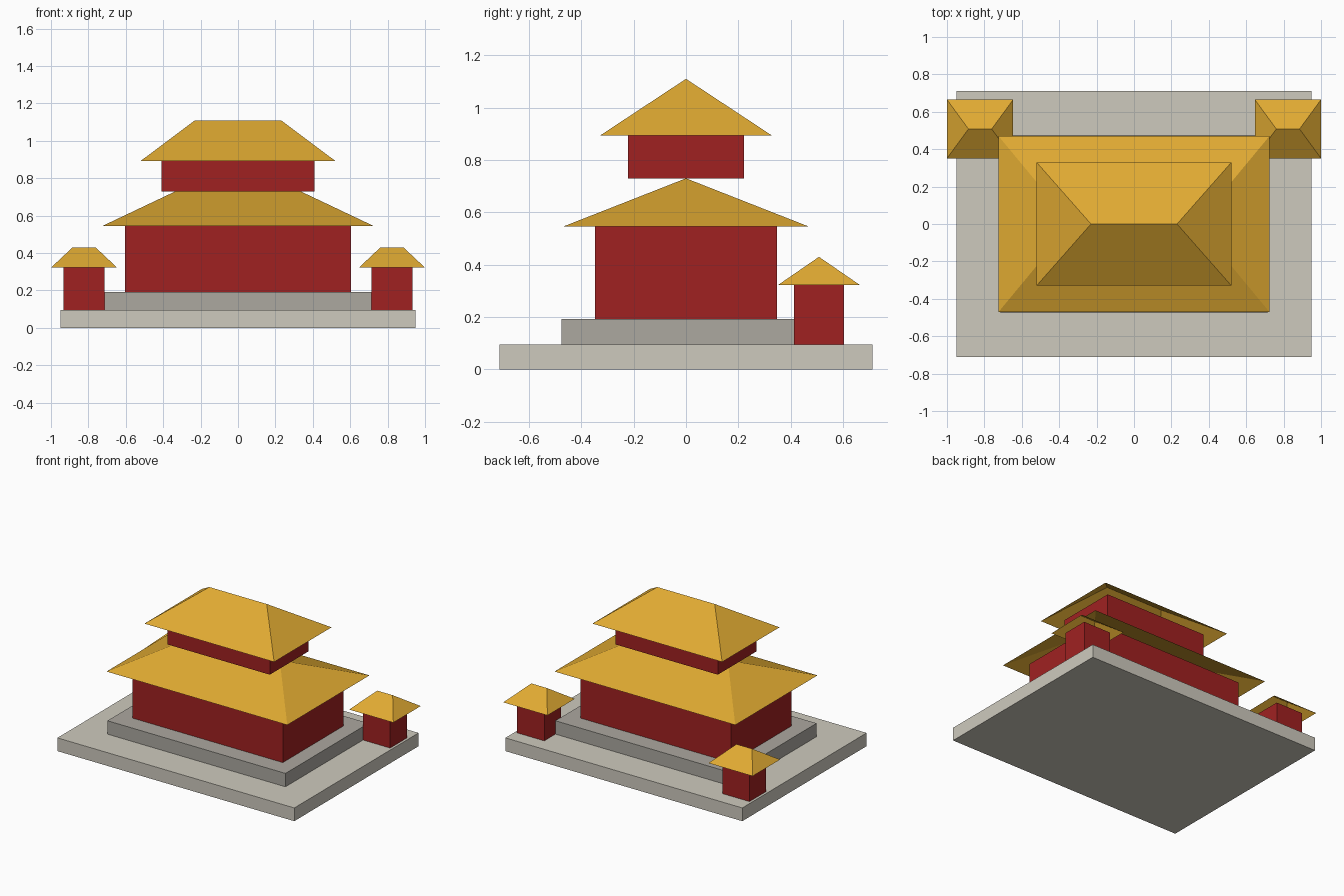
import bpy
import bmesh

if "Cube" in bpy.data.objects:
    bpy.data.objects.remove(bpy.data.objects["Cube"], do_unlink=True)


def material(name, srgb):
    """Flat material from 0-255 display values, stored as linear."""
    lin = [((c / 255 + 0.055) / 1.055) ** 2.4 for c in srgb] + [1]
    mat = bpy.data.materials.new(name)
    mat.use_nodes = True
    mat.diffuse_color = lin
    mat.node_tree.nodes["Principled BSDF"].inputs["Base Color"].default_value = lin
    return mat


GOLD = material("golden roof tile", (224, 170, 50))
RED = material("red wall", (160, 33, 33))
PALE = material("pale stone", (206, 202, 190))
GREY = material("grey stone", (172, 168, 160))


def finish(name, bm, mat):
    bmesh.ops.recalc_face_normals(bm, faces=bm.faces)
    mesh = bpy.data.meshes.new(name)
    bm.to_mesh(mesh)
    bm.free()
    mesh.materials.append(mat)
    obj = bpy.data.objects.new(name, mesh)
    bpy.context.collection.objects.link(obj)
    return obj


def box(name, mat, hx, hy, z0, z1, cx=0, cy=0):
    """Block given by its half sizes, bottom and top."""
    bm = bmesh.new()
    bmesh.ops.create_cube(bm, size=2)
    for v in bm.verts:
        v.co = (cx + v.co.x * hx, cy + v.co.y * hy, z1 if v.co.z > 0 else z0)
    return finish(name, bm, mat)


def hip_roof(name, mat, hx, hy, ridge, z0, z1, cx=0, cy=0):
    """Four slopes meeting in a ridge along x, open underneath."""
    bm = bmesh.new()
    a, b, c, d = [bm.verts.new((cx + sx * hx, cy + sy * hy, z0))
                  for sx, sy in ((-1, -1), (1, -1), (1, 1), (-1, 1))]
    left, right = [bm.verts.new((cx + s * ridge, cy, z1)) for s in (-1, 1)]
    for face in ((a, b, right, left), (b, c, right), (c, d, left, right), (d, a, left)):
        bm.faces.new(face)
    obj = finish(name, bm, mat)
    # keep the slopes facing upward
    if obj.data.polygons[0].normal.z < 0:
        obj.data.flip_normals()
    return obj


# Stone terraces
box("lower_terrace", PALE, 0.95, 0.712, 0, 0.096)
box("upper_terrace", GREY, 0.714, 0.476, 0.096, 0.193)

# Main hall, two storeys
box("lower_hall", RED, 0.603, 0.348, 0.193, 0.545)
hip_roof("lower_roof", GOLD, 0.725, 0.471, 0.335, 0.545, 0.73)
box("upper_hall", RED, 0.41, 0.221, 0.73, 0.893)
hip_roof("upper_roof", GOLD, 0.52, 0.329, 0.23, 0.893, 1.11)

# Corner pavilions at the back
for side, s in (("left", 1), ("right", -1)):
    x, y = s * 0.823, 0.508
    box(side + "_pavilion", RED, 0.109, 0.096, 0.096, 0.322, x, y)
    hip_roof(side + "_pavilion_roof", GOLD, 0.177, 0.157, 0.062, 0.322, 0.43, x, y)
